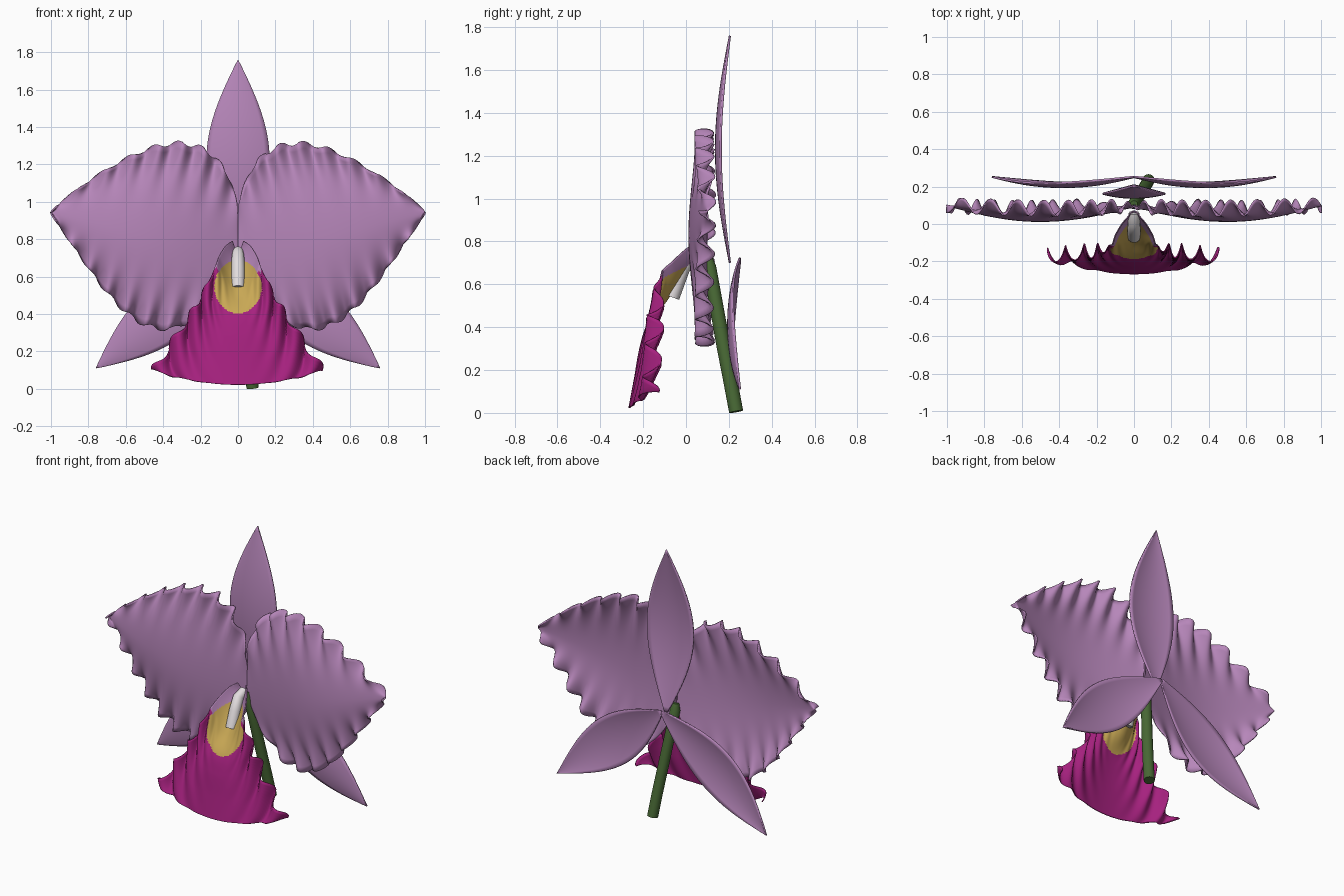
import bpy, bmesh, math
from mathutils import Vector

if "Cube" in bpy.data.objects:
    bpy.data.objects.remove(bpy.data.objects["Cube"])

def material(name, rgb):
    m = bpy.data.materials.new(name)
    m.diffuse_color = (*rgb, 1)
    m.use_nodes = True
    m.node_tree.nodes["Principled BSDF"].inputs["Base Color"].default_value = m.diffuse_color
    return m

LILAC = material("lilac", (0.47, 0.24, 0.49))
MAGENTA = material("magenta", (0.38, 0.015, 0.21))
YELLOW = material("throat yellow", (0.58, 0.39, 0.09))
WHITE = material("column white", (0.76, 0.72, 0.73))
GREEN = material("stem green", (0.065, 0.14, 0.035))

def sheet(name, fn, nu, nt, mats, rule=None, thick=0.008):
    """Grid surface fn(u 0..1, t -1..1), given a little thickness."""
    bm = bmesh.new()
    rows = [[bm.verts.new(fn(i / nu, 2 * j / nt - 1)) for j in range(nt + 1)]
            for i in range(nu + 1)]
    for i in range(nu):
        for j in range(nt):
            bm.faces.new((rows[i][j], rows[i + 1][j], rows[i + 1][j + 1], rows[i][j + 1]))
    bmesh.ops.remove_doubles(bm, verts=bm.verts, dist=0.0004)
    bmesh.ops.recalc_face_normals(bm, faces=bm.faces)
    for f in bm.faces:
        f.smooth = True
        if rule:
            f.material_index = rule(f.calc_center_median())
    me = bpy.data.meshes.new(name)
    bm.to_mesh(me)
    bm.free()
    for m in mats:
        me.materials.append(m)
    ob = bpy.data.objects.new(name, me)
    bpy.context.collection.objects.link(ob)
    if thick:
        s = ob.modifiers.new("thickness", 'SOLIDIFY')
        s.thickness = thick
        s.offset = 0
    return ob

# Sepals: pointed, bowed leaf shapes behind the petals
def sepal(name, base, tip, width, y0, bow):
    bx, bz = base
    dx, dz = tip[0] - bx, tip[1] - bz
    ln = math.hypot(dx, dz)
    def fn(u, t):
        s = max(0.0, math.sin(math.pi * u))
        w = (width * s + 0.012 * (1 - u)) * t
        return (bx + dx * u - dz / ln * w, y0 - bow * s + 0.022 * s * t * t,
                bz + dz * u + dx / ln * w)
    return sheet(name, fn, 36, 12, [LILAC], thick=0.01)

sepal("dorsal_sepal", (0, 0.70), (0, 1.76), 0.162, 0.205, 0.065)
for side, label in ((1, "right"), (-1, "left")):
    sepal(label + "_lateral_sepal", (0, 0.715), (side * 0.76, 0.11), 0.148, 0.252, 0.055)

# Petals: broad, cupped back, with ruffled edges
def petal(name, side, phase):
    ax = Vector((0.972, 0.236))
    def fn(u, t):
        w = max(0.0, math.sin(math.pi * u ** 0.7)) ** 0.85
        w *= 0.53 if t > 0 else 0.49 * (1 - 0.35 * u * u)
        a = abs(t)
        s = math.sin(math.pi * u)
        wave = 2 * math.pi * 8.5 * u + phase + (0 if t > 0 else 1.5)
        ramp = min(1, u * 5)
        v = t * w * (1 + 0.025 * a ** 3 * ramp * math.cos(wave))
        x = 1.03 * u * ax.x - v * ax.y
        z = 0.70 + 1.03 * u * ax.y + v * ax.x
        y = 0.10 - 0.085 * s + 0.07 * s * t * t + 0.042 * ramp * a ** 4 * math.sin(wave)
        return (side * max(x, 0.003), y, z)
    return sheet(name, fn, 130, 28, [LILAC])

petal("right_petal", 1, 0.0)
petal("left_petal", -1, 1.6)

# Lip: rows of centre y, centre z, edge x, edge y, edge z
ROWS = [(.07, .735, .03, .04, .79), (.02, .69, .065, .0, .765), (-.04, .60, .10, -.06, .71),
        (-.105, .505, .125, -.12, .645), (-.18, .41, .19, -.135, .51),
        (-.215, .30, .26, -.145, .39), (-.24, .16, .36, -.155, .24), (-.266, .022, .455, -.165, .10)]

def row_at(u):
    f = u * (len(ROWS) - 1)
    i = min(int(f), len(ROWS) - 2)
    k = f - i
    p = [ROWS[min(max(i + d, 0), len(ROWS) - 1)] for d in (-1, 0, 1, 2)]
    return [0.5 * (2 * b + (c - a) * k + (2 * a - 5 * b + 4 * c - d) * k * k
                   + (3 * b - a - 3 * c + d) * k ** 3) for a, b, c, d in zip(*p)]

def lip(u, t):
    yc, zc, xe, ye, ze = row_at(u)
    a = abs(t)
    ramp = min(1, max(0, (u - 0.38) / 0.25))
    wave = 2 * math.pi * 7 * u + 20 * a + (0.8 if t > 0 else 0)
    amp = ramp * a ** 3
    x = xe * t * (1 + 0.035 * amp * math.cos(wave))
    y = yc + (ye - yc) * a ** 2 + 0.042 * amp * math.sin(wave)
    z = zc + (ze - zc) * a ** 2 + 0.012 * amp * math.cos(wave)
    return (x, y, z)

def lip_colour(c):
    if (c.x / 0.125) ** 2 + ((c.z - 0.545) / 0.143) ** 2 < 1:
        return 2
    return 0 if c.y > -0.115 and c.z > 0.56 and abs(c.x) < 0.125 else 1

sheet("lip", lip, 130, 72, [LILAC, MAGENTA, YELLOW], lip_colour, 0.006)

# Round tapered tubes along a path, for the column and the stem
def tube(name, pts, radii, mat, n=20):
    bm = bmesh.new()
    rings = []
    for i, p in enumerate(pts):
        d = (Vector(pts[min(i + 1, len(pts) - 1)]) - Vector(pts[max(i - 1, 0)])).normalized()
        e1 = Vector((1, 0, 0))
        e1 = (e1 - d * e1.dot(d)).normalized()
        e2 = d.cross(e1)
        rings.append([bm.verts.new(Vector(p) + radii[i] * (
            e1 * math.cos(2 * math.pi * k / n) + e2 * math.sin(2 * math.pi * k / n)))
            for k in range(n)])
    for a, b in zip(rings, rings[1:]):
        for k in range(n):
            bm.faces.new((a[k], a[(k + 1) % n], b[(k + 1) % n], b[k])).smooth = True
    bm.faces.new(rings[0])
    bm.faces.new(rings[-1])
    bmesh.ops.recalc_face_normals(bm, faces=bm.faces)
    me = bpy.data.meshes.new(name)
    bm.to_mesh(me)
    bm.free()
    me.materials.append(mat)
    ob = bpy.data.objects.new(name, me)
    bpy.context.collection.objects.link(ob)
    return ob

tube("column", [(0, 0.06, 0.735), (0, 0.005, 0.715), (0, -0.03, 0.64), (0, -0.066, 0.54)],
     [0.028, 0.033, 0.036, 0.036], WHITE)
tube("stem", [(0.078, 0.234, 0.006), (0.062, 0.205, 0.16), (0.042, 0.172, 0.33),
              (0.02, 0.14, 0.51), (0, 0.11, 0.68), (0, 0.105, 0.72)],
     [0.033, 0.033, 0.033, 0.032, 0.031, 0.02], GREEN)
